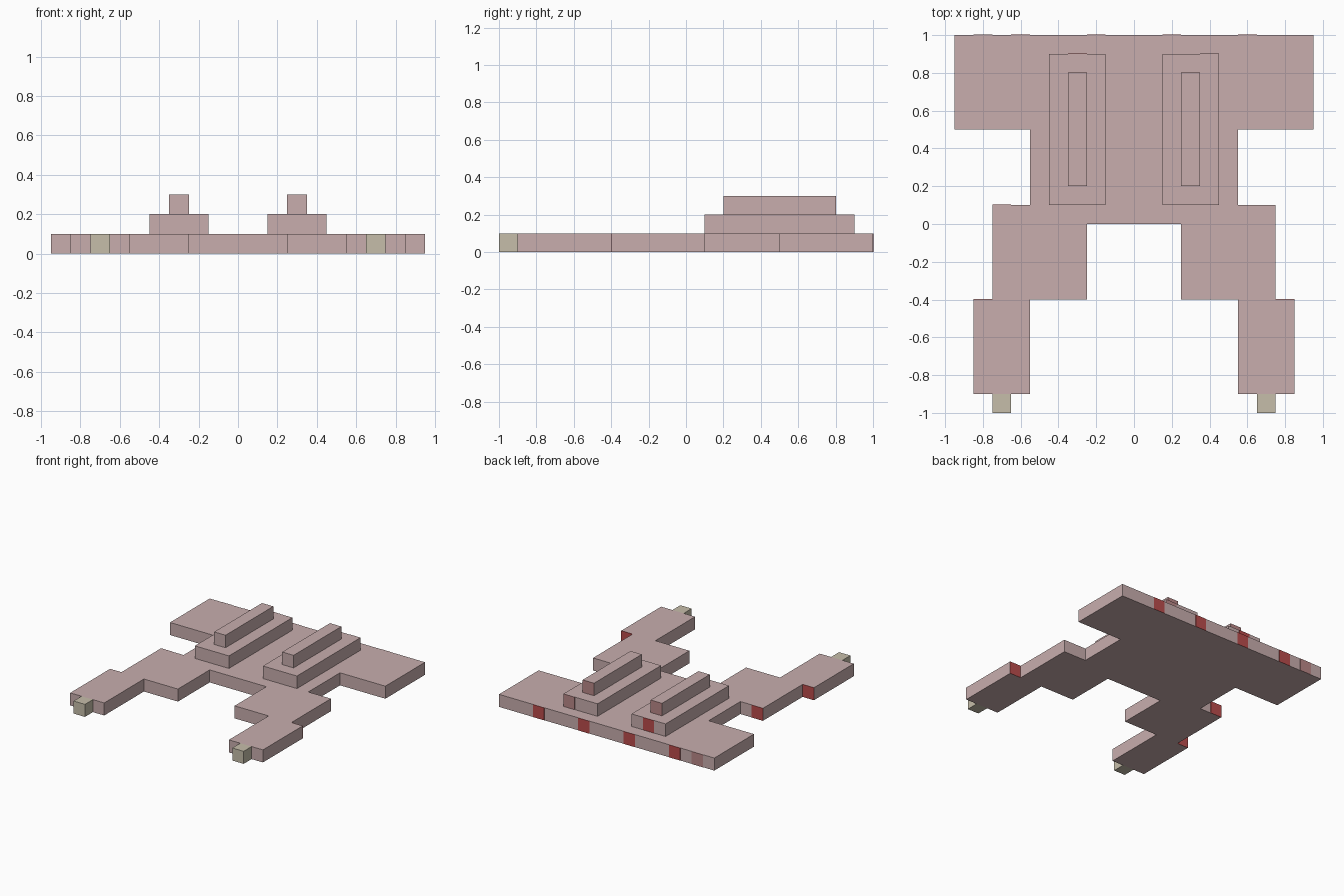
import bpy, bmesh

if "Cube" in bpy.data.objects:
    bpy.data.objects.remove(bpy.data.objects["Cube"])


def srgb(r, g, b):
    def lin(c):
        c /= 255
        return c / 12.92 if c <= 0.04045 else ((c + 0.055) / 1.055) ** 2.4
    return (lin(r), lin(g), lin(b), 1)


def material(name, rgb):
    m = bpy.data.materials.new(name)
    m.diffuse_color = srgb(*rgb)
    m.use_nodes = True
    m.node_tree.nodes["Principled BSDF"].inputs["Base Color"].default_value = m.diffuse_color
    return m


PINK = material("dusty_pink", (200, 174, 174))
CLAW = material("pale_olive", (198, 190, 170))
RED = material("deep_red", (186, 76, 76))
ROSE = material("faded_rose", (185, 135, 135))


def slab(name, outline, z0, z1, mat):
    """Extrude a flat outline upwards."""
    bm = bmesh.new()
    face = bm.faces.new([bm.verts.new((x, y, z0)) for x, y in outline])
    ext = bmesh.ops.extrude_face_region(bm, geom=[face], use_keep_orig=True)
    verts = [v for v in ext["geom"] if isinstance(v, bmesh.types.BMVert)]
    bmesh.ops.translate(bm, verts=verts, vec=(0, 0, z1 - z0))
    bmesh.ops.recalc_face_normals(bm, faces=bm.faces)
    me = bpy.data.meshes.new(name)
    bm.to_mesh(me)
    bm.free()
    me.materials.append(mat)
    ob = bpy.data.objects.new(name, me)
    bpy.context.collection.objects.link(ob)
    return ob


def box(name, x0, x1, y0, y1, z0, z1, mat):
    return slab(name, [(x0, y0), (x1, y0), (x1, y1), (x0, y1)], z0, z1, mat)


# Stepped body with both legs, one mirrored outline
half = [(0.25, 0), (0.25, -0.4), (0.55, -0.4), (0.55, -0.9), (0.85, -0.9),
        (0.85, -0.4), (0.75, -0.4), (0.75, 0.1), (0.55, 0.1), (0.55, 0.5),
        (0.95, 0.5), (0.95, 1)]
slab("body", half + [(-x, y) for x, y in reversed(half)], 0, 0.1, PINK)

# Stepped ridges and toe tips on each side
for side, s in (("right", 1), ("left", -1)):
    c = 0.3 * s
    box(f"{side}_lower_ridge", c - 0.15, c + 0.15, 0.1, 0.9, 0.1, 0.2, PINK)
    box(f"{side}_upper_ridge", c - 0.05, c + 0.05, 0.2, 0.8, 0.2, 0.3, PINK)
    t = 0.7 * s
    box(f"{side}_toe", t - 0.05, t + 0.05, -1, -0.9, 0, 0.1, CLAW)

# Coloured patches on the back-facing ends: centre x, y, base z, colour
patches = [(x, 1, 0, RED) for x in (0.6, 0.2, -0.2, -0.6)]
patches += [(-0.8, 1, 0, ROSE),
            (0.8, -0.4, 0, RED), (-0.8, -0.4, 0, RED), (-0.7, 0.1, 0, RED),
            (-0.3, 0.9, 0.1, RED), (0.4, 0.9, 0.1, ROSE),
            (0.3, 0.8, 0.2, ROSE), (-0.3, 0.8, 0.2, ROSE)]
for i, (x, y, z, mat) in enumerate(patches):
    box(f"back_patch_{i + 1}", x - 0.05, x + 0.05, y, y + 0.002, z, z + 0.1, mat)
